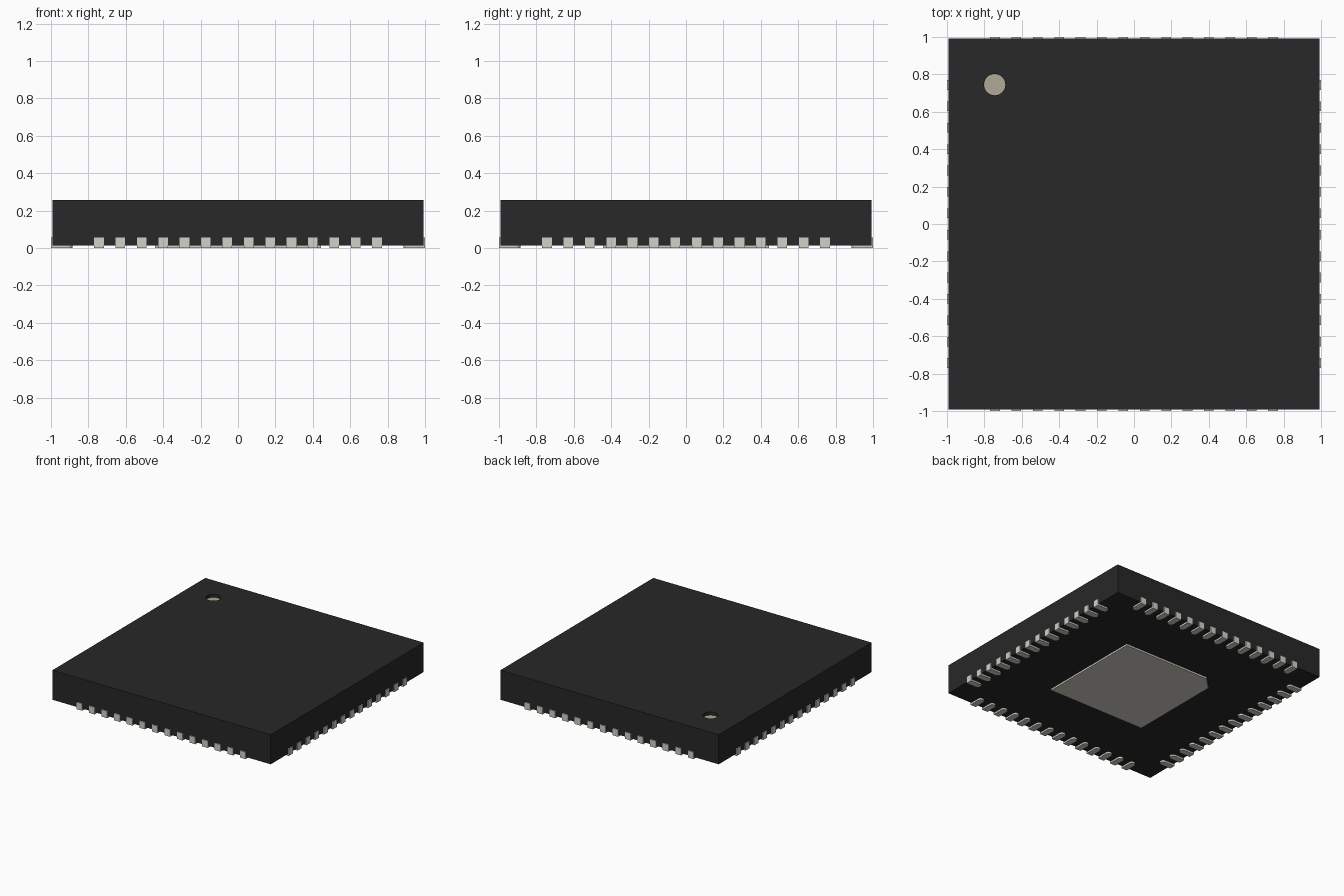
import bpy, bmesh, math
from mathutils import Vector

if "Cube" in bpy.data.objects:
    bpy.data.objects.remove(bpy.data.objects["Cube"])

PITCH, PINS = 0.1143, 14
PIN_W, PIN_L, PIN_H = 0.0514, 0.1143, 0.0571
BODY, Z0, Z1 = 0.992, 0.0143, 0.2571
MARK, MARK_R, MARK_DEPTH = (-0.745, 0.745), 0.057, 0.027


def material(name, rgb):
    m = bpy.data.materials.new(name)
    m.diffuse_color = (*rgb, 1)
    m.use_nodes = True
    m.node_tree.nodes["Principled BSDF"].inputs["Base Color"].default_value = m.diffuse_color
    return m


def prism(name, outline, z0, z1, mat):
    """Extrude a counter-clockwise outline from z0 to z1."""
    bm = bmesh.new()
    base = bm.faces.new([bm.verts.new((x, y, z0)) for x, y in outline])
    top = bmesh.ops.extrude_face_region(bm, geom=[base])["geom"]
    bmesh.ops.translate(bm, vec=Vector((0, 0, z1 - z0)),
                        verts=[v for v in top if isinstance(v, bmesh.types.BMVert)])
    bmesh.ops.recalc_face_normals(bm, faces=bm.faces)
    mesh = bpy.data.meshes.new(name)
    bm.to_mesh(mesh)
    bm.free()
    mesh.materials.append(mat)
    ob = bpy.data.objects.new(name, mesh)
    bpy.context.collection.objects.link(ob)
    return ob


def activate(ob):
    bpy.ops.object.select_all(action='DESELECT')
    ob.select_set(True)
    bpy.context.view_layer.objects.active = ob


def smooth(ob):
    activate(ob)
    bpy.ops.object.shade_smooth_by_angle(angle=math.radians(35))


def circle(cx, cy, r, n=40):
    return [(cx + r * math.cos(2 * math.pi * i / n),
             cy + r * math.sin(2 * math.pi * i / n)) for i in range(n)]


black = material("black_resin", (0.021, 0.021, 0.021))
metal = material("lead_metal", (0.645, 0.638, 0.572))
beige = material("marker_paint", (0.435, 0.398, 0.316))

# Body with a shallow round recess in one corner
b = BODY
body = prism("body", [(-b, -b), (b, -b), (b, b), (-b, b)], Z0, Z1, black)
cutter = prism("recess_cutter", circle(*MARK, MARK_R), Z1 - MARK_DEPTH, Z1 + 0.05, black)
cutter.hide_render = True
mod = body.modifiers.new("recess", 'BOOLEAN')
mod.operation, mod.solver, mod.object = 'DIFFERENCE', 'EXACT', cutter
activate(body)
bpy.ops.object.modifier_apply(modifier=mod.name)
bpy.data.objects.remove(cutter)
smooth(body)

# Pale disc on the floor of the recess
disc = prism("corner_marker", circle(*MARK, MARK_R), Z1 - MARK_DEPTH - 0.01,
             Z1 - MARK_DEPTH + 0.001, beige)
smooth(disc)

# Thermal pad underneath, chamfered at the marker corner
p, c = 0.443, 0.1
prism("thermal_pad", [(-p, -p), (p, -p), (p, p), (-p + c, p), (-p, p - c)],
      0, PIN_H, metal)

# Contact pin: square outer end, rounded inner end
r = PIN_W / 2
outline = [(1, -r), (1, r)]
for i in range(13):
    a = math.pi / 2 + math.pi * i / 12
    outline.append((1 - PIN_L + r + r * math.cos(a), r * math.sin(a)))
pin = prism("pin", outline, 0, PIN_H, metal)
smooth(pin)
pin_mesh = pin.data
bpy.data.objects.remove(pin)

# Rows of pins along all four sides
for side in range(4):
    ang = side * math.pi / 2
    for i in range(PINS):
        off = (i - (PINS - 1) / 2) * PITCH
        ob = bpy.data.objects.new(f"pin_{side * PINS + i + 1}", pin_mesh)
        ob.location = (-off * math.sin(ang), off * math.cos(ang), 0)
        ob.rotation_euler.z = ang
        bpy.context.collection.objects.link(ob)
